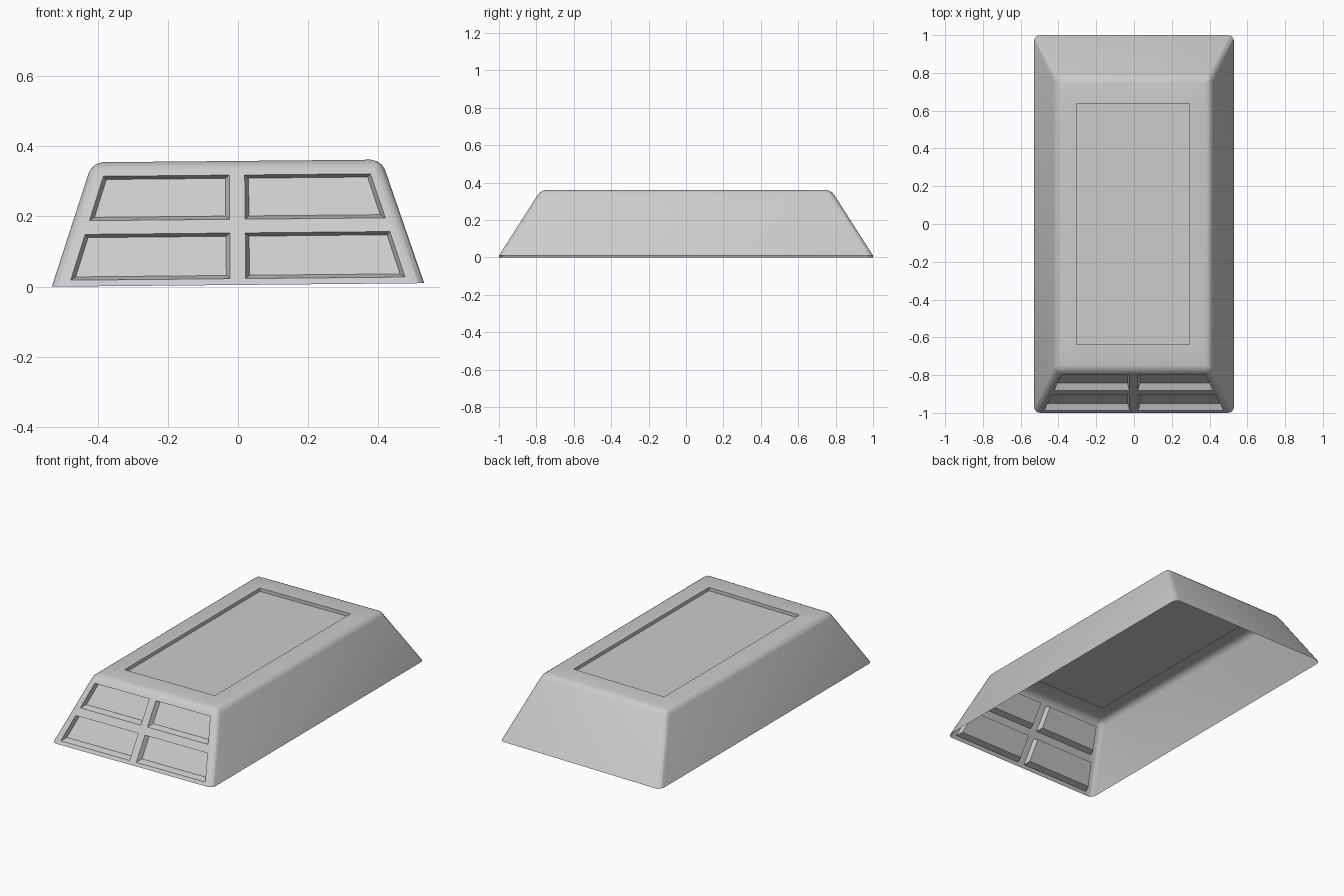
import bpy, bmesh, math
from mathutils import Vector, Matrix

if "Cube" in bpy.data.objects:
    bpy.data.objects.remove(bpy.data.objects["Cube"])

H = 0.353
bm = bmesh.new()

# Tapered shell, open underneath
low = [bm.verts.new((x, y, 0)) for x, y in ((-.53, -1), (.53, -1), (.53, 1), (-.53, 1))]
top = [bm.verts.new((x, y, H)) for x, y in ((-.412, -.775), (.412, -.775), (.412, .775), (-.412, .775))]
for i in range(4):
    j = (i + 1) % 4
    bm.faces.new((low[i], low[j], top[j], top[i]))
bm.faces.new(top)
bm.normal_update()

# Rounded top and corner edges
bmesh.ops.bevel(bm, geom=[e for e in bm.edges if len(e.link_faces) == 2],
                offset=0.03, offset_type='OFFSET', segments=3, profile=0.5,
                affect='EDGES', clamp_overlap=True)
bm.normal_update()


def flat_faces(normal):
    """Faces lying flat along a direction."""
    return [f for f in bm.faces if f.normal.dot(normal) > 0.9995]


def cut(normal, co, no):
    faces = flat_faces(normal)
    geom = set(faces)
    for f in faces:
        geom.update(f.edges)
        geom.update(f.verts)
    bmesh.ops.bisect_plane(bm, geom=list(geom), plane_co=co, plane_no=no, dist=1e-5)
    bm.normal_update()


# Shallow rectangular recess in the top
UP = Vector((0, 0, 1))
for s in (-1, 1):
    cut(UP, (s * .298, 0, 0), (1, 0, 0))
    cut(UP, (0, s * .637, 0), (0, 1, 0))
panel = [f for f in flat_faces(UP)
         if abs(f.calc_center_median().x) < .2 and abs(f.calc_center_median().y) < .5]
out = bmesh.ops.extrude_discrete_faces(bm, faces=panel)
bmesh.ops.translate(bm, vec=(0, 0, -.02), verts=list({v for f in out['faces'] for v in f.verts}))
bm.normal_update()

# Four window pockets in the front
FRONT = Vector((0, -H, .225)).normalized()
rows = ((.018, .148), (.187, .313))
for z in (z for row in rows for z in row):
    cut(FRONT, (0, 0, z), UP)
for s in (-1, 1):
    cut(FRONT, (s * .022, 0, 0), (1, 0, 0))
    cut(FRONT, (s * .482, 0, 0), (s, 0, .325))
panes = []
for f in flat_faces(FRONT):
    c = f.calc_center_median()
    if .05 < abs(c.x) < .40 and any(a < c.z < b for a, b in rows):
        panes.append(f)
bmesh.ops.inset_individual(bm, faces=panes, thickness=.011, depth=0, use_even_offset=True)
bmesh.ops.translate(bm, vec=(0, .032, 0), verts=list({v for f in panes for v in f.verts}))

# Very slight roll, left edge resting on the ground
bm.transform(Matrix.Translation((0, 0, .005)) @ Matrix.Rotation(-math.atan(.01 / 1.06), 4, 'Y'))
bm.normal_update()

mesh = bpy.data.meshes.new("cover_shell")
bm.to_mesh(mesh)
bm.free()
shell = bpy.data.objects.new("cover_shell", mesh)
bpy.context.collection.objects.link(shell)
bpy.context.view_layer.objects.active = shell
shell.select_set(True)
bpy.ops.object.shade_smooth_by_angle(angle=math.radians(25))
